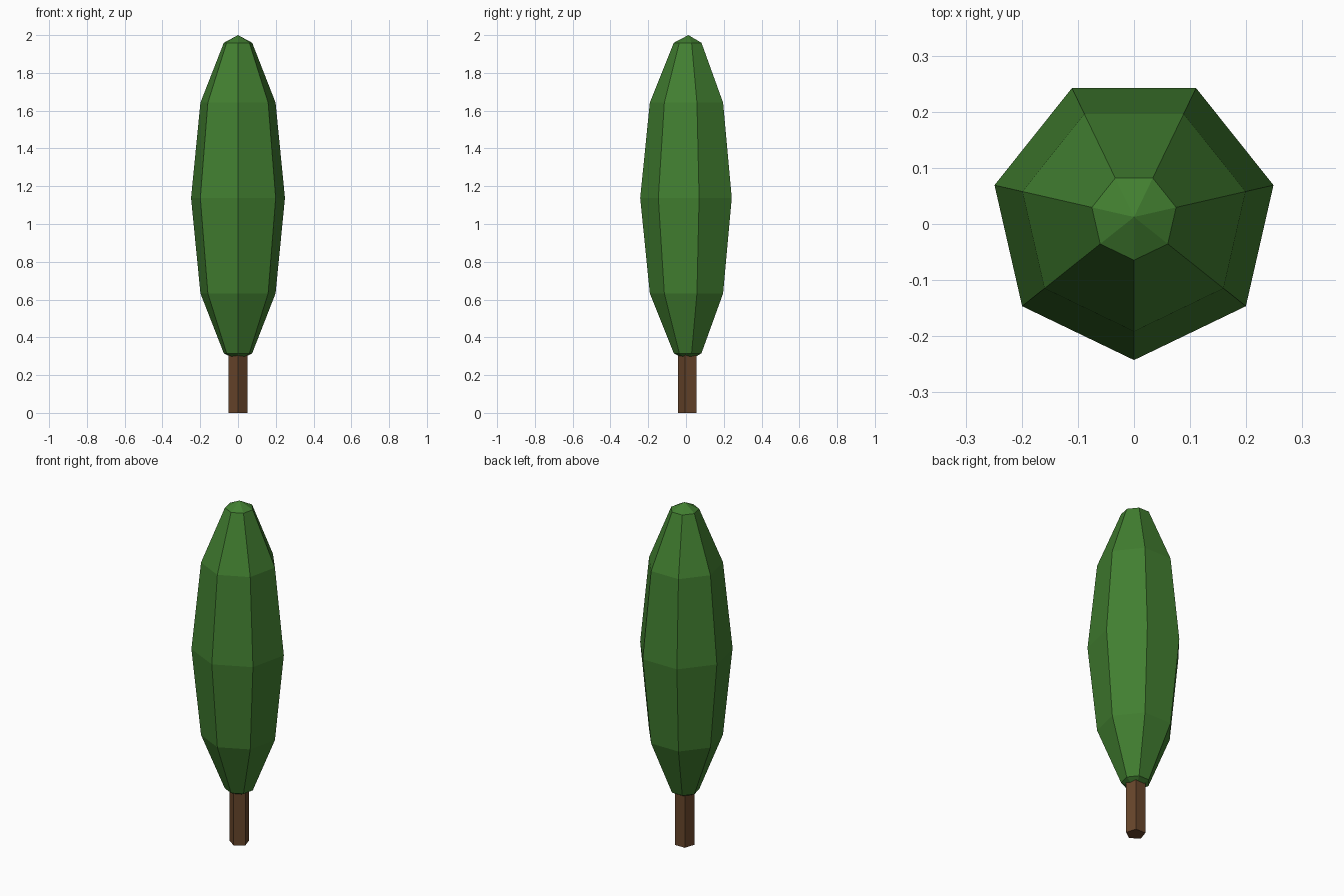
import bpy
import bmesh
from math import cos, sin, tau

cube = bpy.data.objects.get("Cube")
if cube:
    bpy.data.objects.remove(cube, do_unlink=True)


def make_material(name, color):
    mat = bpy.data.materials.new(name)
    mat.use_nodes = True
    mat.diffuse_color = color
    mat.node_tree.nodes["Principled BSDF"].inputs["Base Color"].default_value = color
    return mat


def lathe(name, profile, sides, mat):
    """Flat-sided solid of revolution with one corner facing the front.
    Profile is (radius, height) from bottom to top; radius 0 makes a pole."""
    bm = bmesh.new()
    rings = []
    for radius, z in profile:
        count = sides if radius else 1
        angles = [tau * (k / sides - 0.25) for k in range(count)]
        rings.append([bm.verts.new((radius * cos(a), radius * sin(a), z)) for a in angles])
    for low, high in zip(rings, rings[1:]):
        for k in range(sides):
            j = (k + 1) % sides
            corners = [low[k % len(low)], low[j % len(low)],
                       high[j % len(high)], high[k % len(high)]]
            bm.faces.new(list(dict.fromkeys(corners)))
    # Flat caps on open ends
    for ring in (rings[0], rings[-1]):
        if len(ring) > 1:
            bm.faces.new(ring)
    bmesh.ops.recalc_face_normals(bm, faces=bm.faces)
    mesh = bpy.data.meshes.new(name)
    bm.to_mesh(mesh)
    bm.free()
    mesh.materials.append(mat)
    obj = bpy.data.objects.new(name, mesh)
    obj.location.y = 0.0125
    bpy.context.collection.objects.link(obj)
    return obj


leaf_green = make_material("leaf_green", (0.054, 0.212, 0.030, 1))
bark_brown = make_material("bark_brown", (0.138, 0.061, 0.025, 1))

# Five-sided trunk, its top tucked into the foliage
lathe("trunk", [(0.054, 0), (0.054, 0.32)], 5, bark_brown)

# Seven-sided spindle of foliage, the same above and below its middle
middle, half = 1.1375, 0.8625
upper = [(0.204, 0.505), (0.077, 0.822), (0, half)]
steps = [(r, -h) for r, h in reversed(upper)] + [(0.255, 0)] + upper
lathe("foliage", [(r, middle + h) for r, h in steps], 7, leaf_green)
